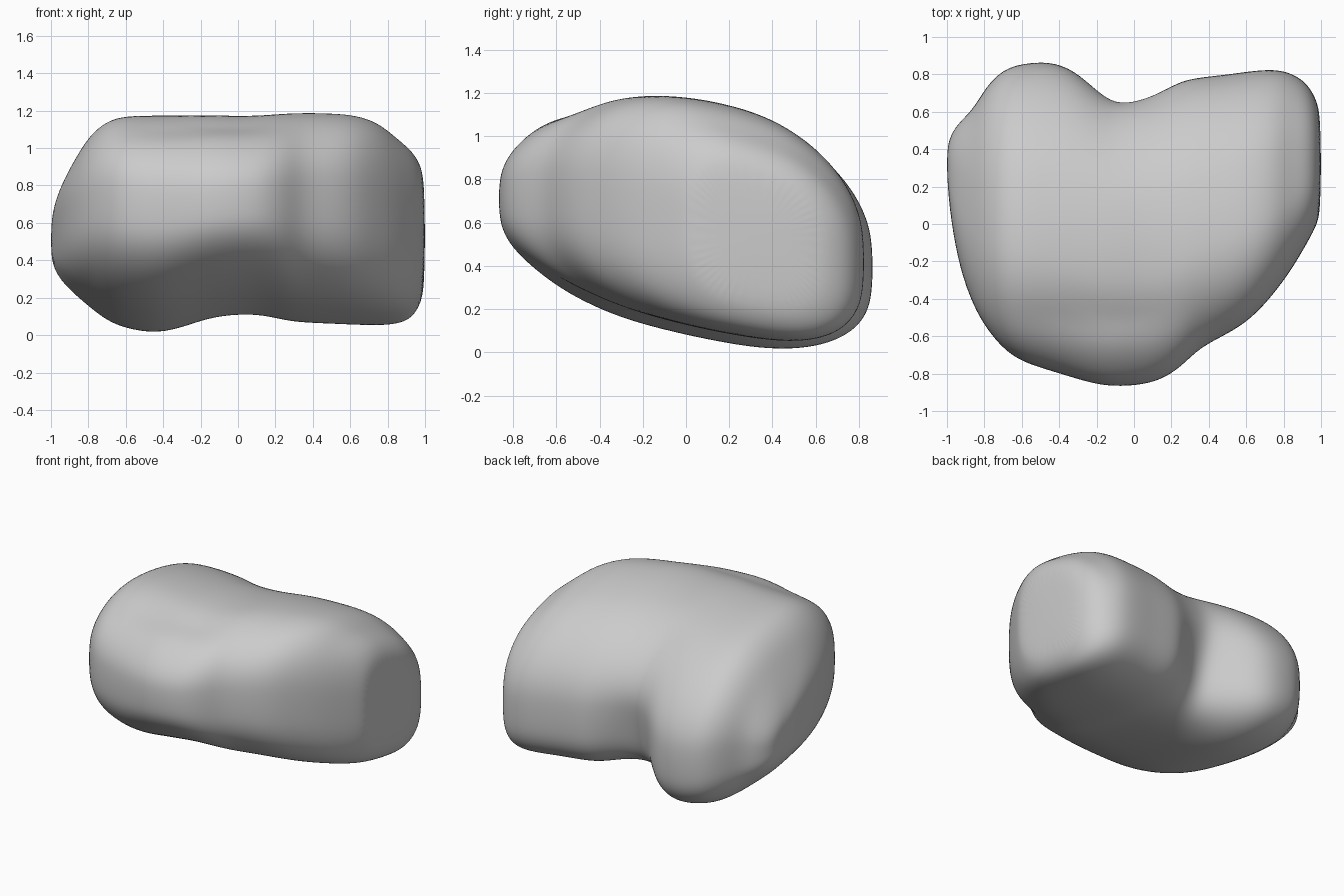
import bpy
import bmesh
import math

old = bpy.data.objects.get("Cube")
if old:
    bpy.data.objects.remove(old, do_unlink=True)

# Stations across the width: x, front y, back y, rise of underside, drop of top
STATIONS = [
    (-1.0, .25, .40, .40, .51), (-.98, .02, .48, .32, .43),
    (-.93, -.25, .55, .24, .33), (-.86, -.44, .61, .17, .21),
    (-.79, -.56, .74, .12, .10), (-.7, -.67, .83, .05, .025),
    (-.6, -.74, .86, .01, 0), (-.45, -.785, .875, -.02, 0),
    (-.32, -.825, .83, 0, 0), (-.2, -.86, .73, .03, 0),
    (-.1, -.87, .67, .045, 0), (.02, -.865, .69, .06, .005),
    (.14, -.84, .72, .06, 0), (.25, -.77, .77, .04, -.01),
    (.35, -.66, .785, .035, -.015), (.5, -.59, .8, .035, -.015),
    (.63, -.51, .82, .035, -.01), (.75, -.37, .83, .04, .02),
    (.84, -.25, .81, .05, .09), (.92, -.11, .76, .075, .14),
    (.97, -.02, .68, .14, .2), (1.0, .06, .58, .24, .3),
]

# Soft dents: centre, radii, push
DENTS = [
    ((-.03, .65, .3), (.15, .3, .3), (0, -.1, 0)),        # cleft between the back lobes
    ((-.15, -.5, 1.1), (.45, .1, .25), (0, 0, -.03)),     # groove along the front top
]
RING = 48
ROUND = 3.0


def power(value, exponent):
    return math.copysign(abs(value) ** exponent, value)


def section(front, back, rise, drop):
    """Rounded cut through the sloping slab, between front and back."""
    for i in range(RING):
        a = 2 * math.pi * i / RING
        y = (front + back) / 2 + (back - front) / 2 * power(math.cos(a), 2 / ROUND)
        top = 1.17 - .12 * y - .3 * y * y - drop
        low = .09 - .22 * y + .06 * y * y + rise
        yield y, (top + low) / 2 + (top - low) / 2 * power(math.sin(a), 2 / ROUND)


def dented(point):
    out = list(point)
    for centre, radii, push in DENTS:
        d = sum(((p - c) / r) ** 2 for p, c, r in zip(point, centre, radii))
        for axis in range(3):
            out[axis] += push[axis] * math.exp(-d)
    return out


# Loft the body through the stations
bm = bmesh.new()
rings = [[bm.verts.new(dented((x, y, z))) for y, z in section(*shape)]
         for x, *shape in STATIONS]
for a, b in zip(rings, rings[1:]):
    for i in range(RING):
        j = (i + 1) % RING
        bm.faces.new((a[i], a[j], b[j], b[i]))
bm.faces.new(rings[0])
bm.faces.new(rings[-1])
inner = [v for ring in rings[1:-1] for v in ring]
bmesh.ops.smooth_vert(bm, verts=inner, factor=.2,
                      use_axis_x=False, use_axis_y=True, use_axis_z=True)
bmesh.ops.recalc_face_normals(bm, faces=bm.faces)
for face in bm.faces:
    face.smooth = True
mesh = bpy.data.meshes.new("stone_body")
bm.to_mesh(mesh)
bm.free()

body = bpy.data.objects.new("stone_body", mesh)
bpy.context.collection.objects.link(body)
subdivision = body.modifiers.new("smooth_surface", "SUBSURF")
subdivision.levels = subdivision.render_levels = 2

# Plain grey stone
grey = bpy.data.materials.new("light_grey")
grey.use_nodes = True
colour = (.6, .6, .6, 1)
grey.diffuse_color = colour
grey.node_tree.nodes["Principled BSDF"].inputs["Base Color"].default_value = colour
mesh.materials.append(grey)
